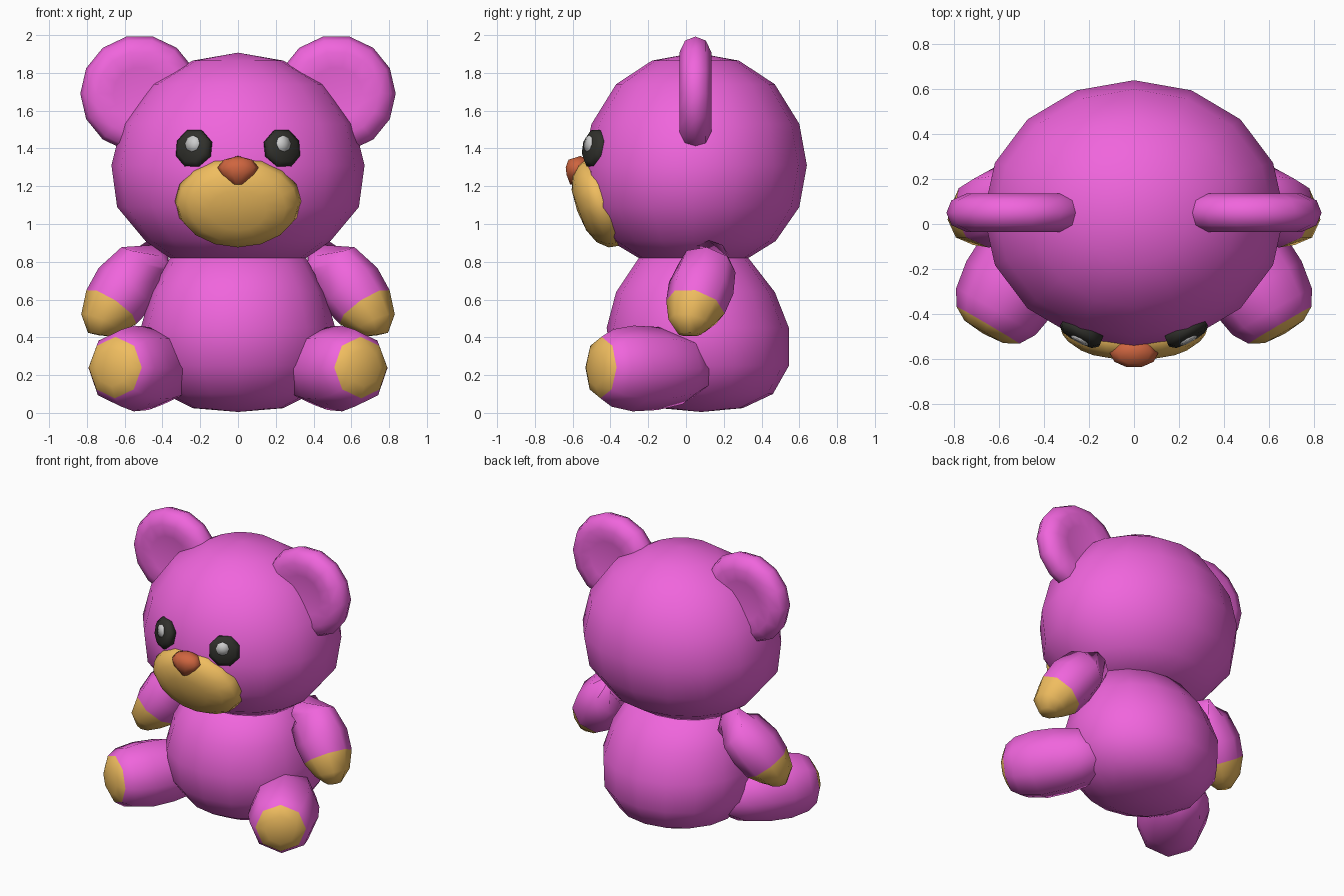
import bpy, bmesh, math
from mathutils import Vector, Matrix

if "Cube" in bpy.data.objects:
    bpy.data.objects.remove(bpy.data.objects["Cube"])


def material(name, rgb):
    m = bpy.data.materials.new(name)
    m.diffuse_color = (*rgb, 1)
    m.use_nodes = True
    m.node_tree.nodes["Principled BSDF"].inputs["Base Color"].default_value = m.diffuse_color
    return m


PINK = material("pink_plush", (0.87, 0.13, 0.72))
TAN = material("tan_plush", (0.87, 0.51, 0.115))
BROWN = material("nose_brown", (0.62, 0.13, 0.05))
BLACK = material("eye_black", (0.03, 0.03, 0.025))
GREY = material("eye_glint", (0.65, 0.65, 0.65))
X, Y, Z = Vector((1, 0, 0)), Vector((0, 1, 0)), Vector((0, 0, 1))


def loft(name, rings, segs, mats, pad_from=None, mirror=False):
    """Skin rings given as (centre, u, v); both ends are closed to a point."""
    bm = bmesh.new()
    loops = []
    for c, u, v in rings:
        loops.append([bm.verts.new(c + u * math.cos(a) + v * math.sin(a))
                      for a in (2 * math.pi * i / segs for i in range(segs))])
    for k, (a, b) in enumerate(zip(loops, loops[1:])):
        for i in range(segs):
            j = (i + 1) % segs
            f = bm.faces.new((a[i], a[j], b[j], b[i]))
            f.material_index = int(pad_from is not None and k >= pad_from)
    bmesh.ops.remove_doubles(bm, verts=bm.verts, dist=1e-5)
    bmesh.ops.recalc_face_normals(bm, faces=bm.faces)
    for f in bm.faces:
        f.smooth = True
    me = bpy.data.meshes.new(name)
    bm.to_mesh(me)
    bm.free()
    for m in mats:
        me.materials.append(m)
    ob = bpy.data.objects.new(name, me)
    bpy.context.collection.objects.link(ob)
    if mirror:
        ob.modifiers.new("Mirror", 'MIRROR').use_mirror_merge = False
    return ob


def upright(name, rows):
    """Round part from rows of (z, half width, front y, back y)."""
    loft(name, [(Vector((0, (f + b) / 2, z)), X * w, Y * (b - f) / 2)
                for z, w, f, b in rows], 16, [PINK])


def limb(name, rows, pad_from):
    """Limb with a coloured pad from rows of (x, y, z, radius)."""
    pts = [Vector(r[:3]) for r in rows]
    rings = []
    for i, r in enumerate(rows):
        d = (pts[min(i + 1, len(pts) - 1)] - pts[max(i - 1, 0)]).normalized()
        v = Y if abs(d.z) > 0.6 else Z
        u = d.cross(v).normalized()
        rings.append((pts[i], u * r[3], u.cross(d) * r[3]))
    loft(name, rings, 8, [PINK, TAN], pad_from, True)


def button(name, centre, u, v, n, rows, segs, mat, mirror=True):
    """Disc-like part: rows of (depth along n, radius factor)."""
    loft(name, [(centre + n * d, u * r, v * r) for d, r in rows],
         segs, [mat], mirror=mirror)


# Head and body
upright("head", [(0.78, 0, 0.04, 0.04), (0.82, 0.36, -0.25, 0.33),
                 (0.91, 0.49, -0.40, 0.475), (1.09, 0.64, -0.53, 0.60),
                 (1.31, 0.67, -0.55, 0.64), (1.53, 0.615, -0.50, 0.60),
                 (1.74, 0.46, -0.37, 0.47), (1.865, 0.24, -0.18, 0.28),
                 (1.907, 0, 0.05, 0.05)])
upright("body", [(0.005, 0, 0.08, 0.08), (0.025, 0.24, -0.14, 0.30),
                 (0.10, 0.39, -0.28, 0.46), (0.25, 0.50, -0.39, 0.545),
                 (0.45, 0.515, -0.42, 0.545), (0.64, 0.46, -0.37, 0.47),
                 (0.82, 0.36, -0.25, 0.33), (0.90, 0, 0.04, 0.04)])

# Arms and legs with tan pads
limb("arm", [(0.37, 0.13, 0.86, 0), (0.42, 0.13, 0.83, 0.10),
             (0.51, 0.11, 0.765, 0.155), (0.60, 0.08, 0.66, 0.175),
             (0.67, 0.05, 0.56, 0.16), (0.725, 0.02, 0.475, 0.115),
             (0.735, 0.02, 0.415, 0.06), (0.735, 0.02, 0.41, 0)], 4)
limb("leg", [(0.31, 0.11, 0.235, 0), (0.335, 0.08, 0.235, 0.12),
             (0.395, -0.02, 0.235, 0.19), (0.475, -0.15, 0.235, 0.22),
             (0.55, -0.28, 0.235, 0.227), (0.615, -0.39, 0.238, 0.205),
             (0.65, -0.45, 0.24, 0.163), (0.668, -0.48, 0.24, 0.10),
             (0.672, -0.488, 0.24, 0)], 6)

# Ears: thick rounded discs
button("ear", Vector((0.52, 0.05, 1.69)), X * 0.315, Z * 0.31, Y,
       [(-0.06, 0), (-0.075, 0.45), (-0.085, 0.72), (-0.055, 0.93), (0, 1),
        (0.055, 0.93), (0.085, 0.72), (0.075, 0.45), (0.06, 0)], 14, PINK)

# Muzzle: tilted flattened dome
tilt = Matrix.Rotation(math.radians(-20), 3, 'X')
up, out = tilt @ Z, tilt @ -Y
if up.y > 0:
    up.y, out.z = -up.y, -out.z
up.y, out.z = -abs(up.y), -abs(out.z)
button("muzzle", Vector((0, -0.435, 1.12)), X * 0.335, up * 0.25, out,
       [(-0.08, 0), (-0.06, 0.8), (0, 1), (0.06, 0.95), (0.11, 0.76),
        (0.14, 0.45), (0.15, 0)], 16, TAN, False)

# Nose: pointed toward the bottom
loft("nose", [(Vector((0, -0.57, 1.20)), X * 0, Y * 0),
              (Vector((0, -0.58, 1.21)), X * 0.03, Y * 0.035),
              (Vector((0, -0.58, 1.26)), X * 0.09, Y * 0.055),
              (Vector((0, -0.575, 1.30)), X * 0.108, Y * 0.065),
              (Vector((0, -0.57, 1.34)), X * 0.075, Y * 0.055),
              (Vector((0, -0.56, 1.36)), X * 0, Y * 0)], 10, [BROWN])

# Eyes and glints, facing outward along the head surface
n = Vector((0.47, -0.87, 0.16)).normalized()
u = Vector((0.87, 0.47, 0)).normalized()
v = Vector((-n.x * n.z, -n.y * n.z, 1 - n.z * n.z)).normalized()
eye = Vector((0.235, -0.485, 1.40))
turn = math.pi / 8
eu, ev = u * math.cos(turn) + v * math.sin(turn), v * math.cos(turn) - u * math.sin(turn)
button("eye", eye, eu * 0.106, ev * 0.106, n,
       [(-0.03, 0), (-0.03, 0.95), (0.01, 1), (0.032, 0.75), (0.037, 0)], 8, BLACK)
button("eye_glint", eye + v * 0.02 - u * 0.01, u * 0.044, v * 0.046, n,
       [(0.02, 0), (0.02, 1), (0.041, 0.95), (0.043, 0)], 8, GREY)
